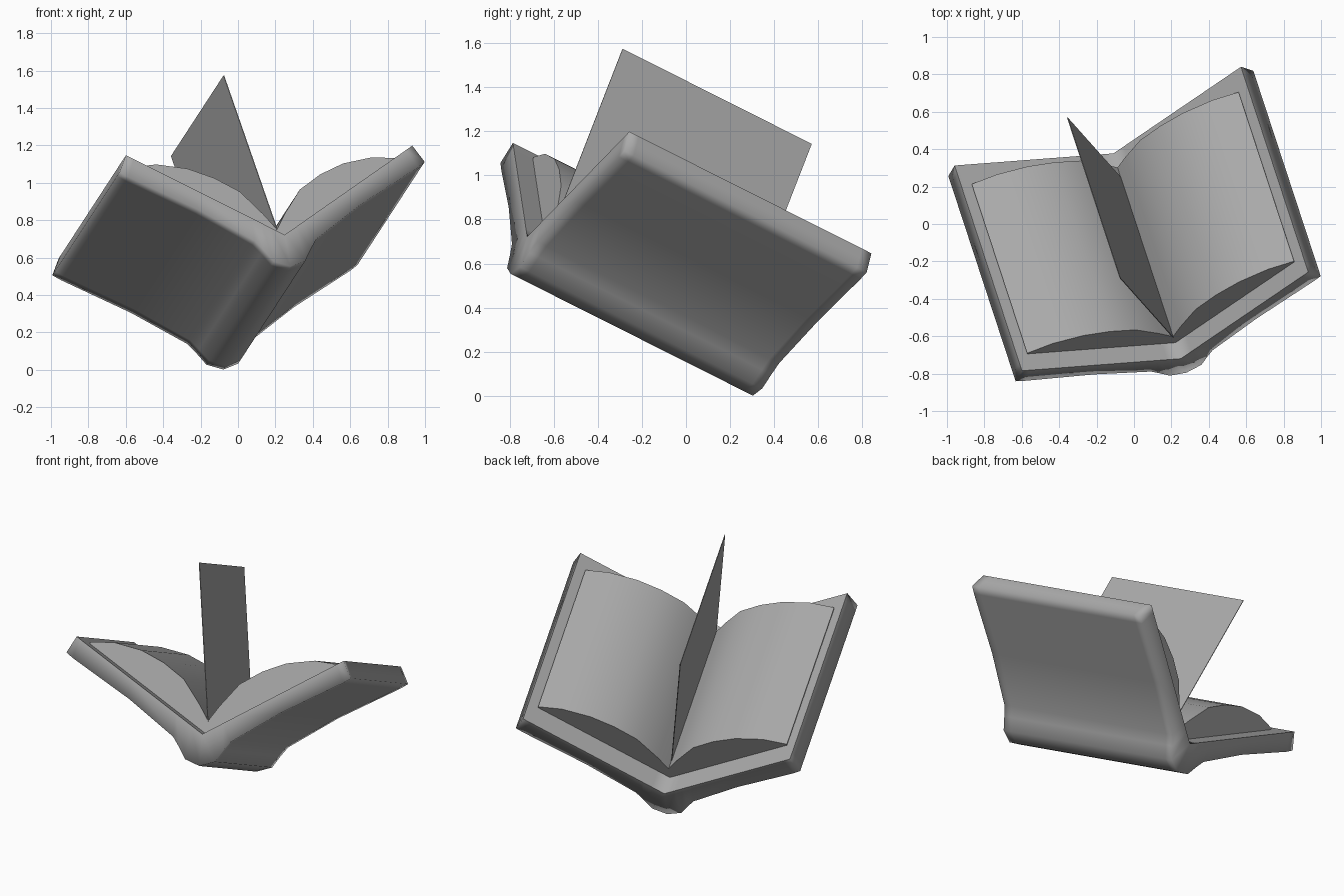
import bpy, bmesh, math
from mathutils import Matrix, Vector

cube = bpy.data.objects.get("Cube")
if cube:
    bpy.data.objects.remove(cube, do_unlink=True)

# One grey for the whole book
grey = bpy.data.materials.new("grey")
grey.use_nodes = True
colour = (0.4, 0.4, 0.4, 1)
grey.diffuse_color = colour
grey.node_tree.nodes["Principled BSDF"].inputs["Base Color"].default_value = colour

# Tilted frame: x across the covers, y along the spine, z out of the open book
along = Vector((-0.281, 0.857, -0.431)).normalized()
across = Vector((0.943, 0.333, 0.028))
across = (across - along * across.dot(along)).normalized()
outward = across.cross(along)
FRAME = Matrix((across, along, outward)).transposed().to_4x4()
FRAME.translation = (0.25, -0.72, 0.722)


def mirrored(half):
    """Full left-to-right list from the x >= 0 half, which starts on the centre."""
    return [(-x, z) for x, z in reversed(half[1:])] + half


def loft(name, top, bottom, stations, soft=False):
    """Closed strip between a top and a bottom profile, run along the spine."""
    bm = bmesh.new()
    rows = [[[bm.verts.new((x, y, z)) for x, z in line] for line in (top, bottom)]
            for y in stations]
    n = len(top)
    inner = []
    for a, b in zip(rows, rows[1:]):
        for i in range(n - 1):
            inner.append(bm.faces.new((a[0][i], a[0][i + 1], b[0][i + 1], b[0][i])))
            bm.faces.new((a[1][i + 1], a[1][i], b[1][i], b[1][i + 1]))
        bm.faces.new((a[0][0], b[0][0], b[1][0], a[1][0]))
        bm.faces.new((a[0][-1], a[1][-1], b[1][-1], b[0][-1]))
    for t, u in (rows[0], rows[-1]):
        for i in range(n - 1):
            bm.faces.new((t[i], t[i + 1], u[i + 1], u[i]))
    bmesh.ops.recalc_face_normals(bm, faces=bm.faces)
    inner = set(inner)
    for f in bm.faces:
        f.smooth = True
    for e in bm.edges:
        if soft:   # only the rim of the inner side is a hard edge
            e.smooth = len(inner.intersection(e.link_faces)) != 1
        else:
            e.smooth = e.calc_face_angle(0) < math.radians(40)
    mesh = bpy.data.meshes.new(name)
    bm.to_mesh(mesh)
    bm.free()
    mesh.materials.append(grey)
    obj = bpy.data.objects.new(name, mesh)
    obj.matrix_world = FRAME
    bpy.context.collection.objects.link(obj)
    return obj


# Cover: two boards joined by a rounded spine, with grooves beside it
cover_inner = [(0, 0), (0.07, 0.043), (0.12, 0.074), (0.17, 0.105),
               (0.46, 0.284), (0.77, 0.475), (0.81, 0.50)]
cover_outer = [(0, -0.187), (0.09, -0.155), (0.135, -0.085), (0.175, -0.03),
               (0.46, 0.165), (0.82, 0.372), (0.863, 0.402)]
loft("cover", mirrored(cover_inner), mirrored(cover_outer),
     (0, 0.05, 1.23, 1.28), soft=True)

# Page block: bulging pages on both sides of the centre fold
pages_top = [(0, 0.08), (0.06, 0.17), (0.17, 0.31), (0.30, 0.395),
             (0.44, 0.455), (0.61, 0.486), (0.755, 0.475)]
pages_bottom = [(x, 0.617 * x - 0.02) for x, z in pages_top]
loft("page_block", mirrored(pages_top), mirrored(pages_bottom), (0.1, 1.155))

# Loose page standing up from the fold, leaning to one side
foot, tip, half = (0.0, 0.075), (-0.14, 0.995), 0.002
loft("loose_page",
     [(foot[0] + half, foot[1]), (tip[0] + half, tip[1])],
     [(foot[0] - half, foot[1]), (tip[0] - half, tip[1])], (0.095, 1.095))
